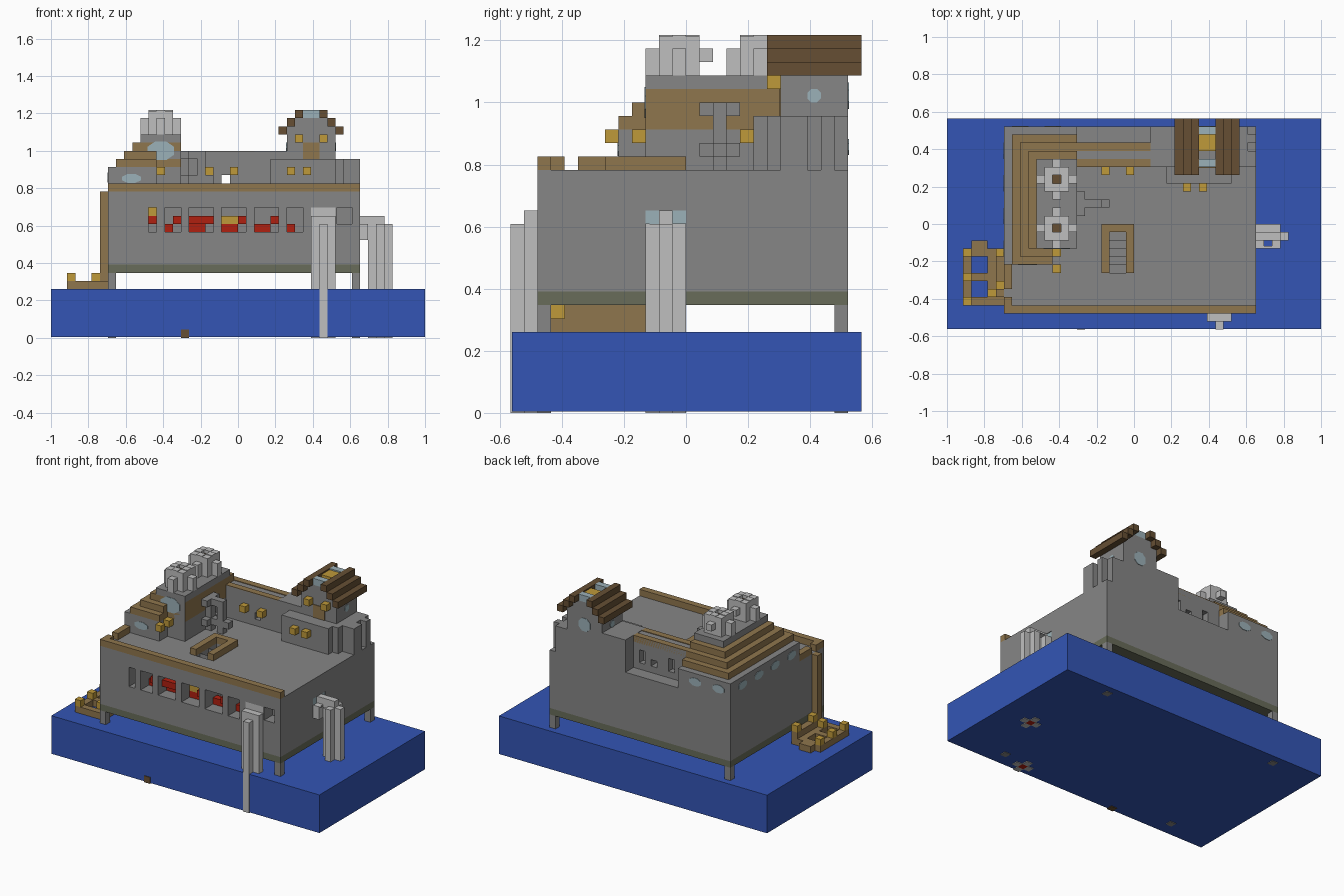
import bpy, bmesh, math
from mathutils import Matrix, Vector

if "Cube" in bpy.data.objects:
    bpy.data.objects.remove(bpy.data.objects["Cube"], do_unlink=True)

U = 1 / 23                      # one block
ORIGIN = Vector((23, 13, 0))    # grid corner to centre


def material(name, *rgb):
    m = bpy.data.materials.new(name)
    m.use_nodes = True
    m.diffuse_color = (*rgb, 1)
    m.node_tree.nodes["Principled BSDF"].inputs["Base Color"].default_value = (*rgb, 1)
    return m


STONE = material("stone grey", .24, .24, .24)
PALE = material("pale grey", .52, .52, .52)
WATER = material("water blue", .033, .091, .46)
WOOD = material("light wood", .275, .18, .075)
DARK = material("dark wood", .133, .078, .034)
LAMP = material("lamp yellow", .52, .32, .042)
RED = material("red", .434, .014, .005)
MOSS = material("moss", .138, .15, .1)
GLASS = material("glass blue", .33, .44, .48)


def finish(name, mat, bm):
    mesh = bpy.data.meshes.new(name)
    bm.to_mesh(mesh)
    bm.free()
    obj = bpy.data.objects.new(name, mesh)
    mesh.materials.append(mat)
    bpy.context.collection.objects.link(obj)
    return obj


def part(name, mat, *boxes):
    """Boxes given in blocks as x, y, z, then size in x, y, z."""
    bm = bmesh.new()
    for x, y, z, *size in boxes:
        s = Vector(size or (1, 1, 1))
        c = (Vector((x, y, z)) + s / 2 - ORIGIN) * U
        bmesh.ops.create_cube(bm, size=1, matrix=Matrix.Translation(c) @ Matrix.Diagonal((*(s * U), 1)))
    return finish(name, mat, bm)


def cut(obj, *boxes):
    cutter = part("cutter", STONE, *boxes)
    cutter.hide_render = True
    mod = obj.modifiers.new("cut", 'BOOLEAN')
    mod.operation, mod.solver, mod.object = 'DIFFERENCE', 'EXACT', cutter
    bpy.context.view_layer.objects.active = obj
    bpy.ops.object.modifier_apply(modifier=mod.name)
    bpy.data.objects.remove(cutter, do_unlink=True)


def panes(name, axis, w, h, *centres):
    """Thin eight-sided window plates facing along an axis."""
    bm = bmesh.new()
    turn = Matrix.Rotation(math.pi / 2 if axis == 'X' else 0, 4, 'Z') @ Matrix.Rotation(math.pi / 2, 4, 'X')
    for c in centres:
        place = Matrix.Translation((Vector(c) - ORIGIN) * U)
        scale = Matrix.Diagonal((w * U, h * U, .006, 1))
        bmesh.ops.create_cone(bm, cap_ends=True, segments=8, radius1=1.08, radius2=1.08, depth=1,
                              matrix=place @ turn @ scale @ Matrix.Rotation(math.pi / 8, 4, 'Z'))
    return finish(name, GLASS, bm)


# Sea block, legs and floor
part("sea", WATER, (0, .1, .1, 46, 25.9, 5.9))
part("legs", STONE, *[(x, y, 0, 1, 1, 8) for x in (7, 37) for y in (2, 24)])
part("sea_wood", DARK, (16, 0, 0))
part("floor", MOSS, (7, 2, 8, 31, 23, 1))

# House body with window openings and stairwell
body = part("house_body", STONE, (7, 2, 9, 31, 23, 9))
windows = [(12, 1), (14, 2), (17, 3), (21, 3), (25, 3), (29, 2)]
cut(body, *[(x, 1, 13, w, 5, 3) for x, w in windows])
cut(body, (32, 1, 14, 3, 3, 2), (35.2, 1, 14, 1.8, 3, 2), (36, 10, 12, 3, 3, 3))
for step in range(5):
    cut(body, (20, 7 + step, 17 - step, 2, 1, 2 + step))
part("window_reds", RED, (12, 4, 14), (14, 4, 13), (15, 3, 14), (17, 4, 13, 2, 1, 1), (17, 3, 14, 3, 1, 1),
     (21, 4, 13, 2, 1, 1), (23, 3, 14), (25, 4, 13, 2, 1, 1), (27, 3, 14), (29, 4, 13))
part("window_lamps", LAMP, (12, 4, 15), (21, 4, 14, 2, 1, 1))

# Roof edge, stair rail and ladder
part("roof_edge", WOOD, (7, 2, 18, 31, 1, 1), (7, 3, 18), (7, 5, 18, 1, 3, 1))
part("stair_rail", WOOD, (19, 7, 18, 1, 6, 1), (22, 7, 18, 1, 6, 1), (20, 12, 18, 2, 1, 1))
part("ladder", WOOD, (6, 4, 7, 1, 1, 11))

# Jetty with two openings
part("jetty", WOOD, (2, 3, 6, 1, 7, 1), (5, 3, 6, 2, 7, 1), (6, 5, 7, 1, 5, 1),
     *[(3, y, 6, 2, 1, 1) for y in (3, 6, 9)], (3, 10, 6, 2, 1, 1))
part("jetty_lamps", LAMP, *[(2, y, 7) for y in (3, 6, 9)], (6, 9, 8), (6, 5, 8), (5, 4, 7))

# Waterfalls: plus-shaped columns with a red core
for name, x, y in (("front", 33, 1), ("side", 40, 11)):
    arms = [(x + a, y + b, 0, 1, 1, 15 if name == "front" and b != -1 else 14)
            for a, b in ((-1, 0), (1, 0), (0, -1), (0, 1))]
    part(name + "_waterfall", PALE, *arms)
    part(name + "_waterfall_core", RED, (x, y, 0, 1, 1, 14))
part("front_spout", PALE, (32, 2, 14, 3, 2, 2), (32, 1, 14, 3, 1, 1))
part("side_spout", PALE, (37, 11, 14, 4, 1, 1), (38, 10, 12, 1, 3, 2), (38, 10, 14, 3, .3, .02), (38, 12, 14, 3, 1, .02))
part("side_opening_glass", GLASS, (37.5, 10, 12, .4, 3, 3))

# Left wing with stepped roof
part("left_wing", STONE, (7, 8, 18, 6, 17, 3), (13, 10, 18, 3, 15, 3))
for n in range(3):
    part(f"wing_roof_step_{n}", WOOD, (8 + n, 8 + n, 21 + n, 5 - n, 16 - 2 * n, 1),
         (13, 10, 21 + n, 3, 14 - n, 1))
part("wing_tower", STONE, (11, 10, 18, 5, 11, 7))
panes("tower_window", 'Y', 1.65, 1.15, (13.5, 10, 23))
panes("wing_front_window", 'Y', 1.15, .55, (9.9, 8, 19.6))
panes("wing_side_windows", 'X', 1, .6, *[(7, y, 19.7) for y in (22, 18, 14, 10)])
panes("wing_back_windows", 'Y', 1, .6, (9, 25, 19.7), (13, 25, 19.7))

# Fluted chimneys
for n, y in enumerate((12, 18)):
    ring = [(13 + a, y + b, 25, 1, 1, 3 if a * b == 0 else 2.9)
            for a in (-1, 0, 1) for b in (-1, 0, 1) if a or b]
    part(f"chimney_{n}", PALE, *ring, (11, y, 25, 1, 1, 2), (15, y, 25, 1, 1, 2),
         (13, y - 2, 25, 1, 1, 2), (13, y + 2, 26))
    part(f"chimney_core_{n}", DARK, (13, y, 25, 1, 1, 2.5))

# Grey railing beside the wing tower
part("tower_railing", STONE, (16, 15, 18, 1, 1, 5), (16, 14, 22, 1, 3, 1), (16, 14, 19, 1, 3, 1),
     (17, 15, 22, 2, 1, 1), (17, 15, 19, 3, 1, 1), (18, 15, 18, 1, 1, 5))

# Back corridor with openings and wooden ridges
corridor = part("back_corridor", STONE, (16, 20, 18, 9, 3, 4.9))
cut(corridor, (21, 19, 19, 1, 5, 1), (23, 22, 19, 1, 2, 2), (18, 22, 19, 1, 2, 2))
part("corridor_ridges", WOOD, (16, 20, 22, 9, 1, 1), (16, 22, 22, 9, 1, 1))

# Right tower on a stepped base
part("tower_base", STONE, (25, 20, 18, 4, 5, 5), (27, 18, 18, 8, 7, 4), (35, 19, 18, 1, 6, 4),
     (36, 20, 18, 1, 5, 4), (37, 20, 18, 1, 2, 4), (37, 23, 18, 1, 1, 4), (25, 20, 18, 11, 5, 4))
part("right_tower", STONE, (29, 20, 18, 6, 5, 8), (30, 20, 26, 4, 5, 1))
part("tower_door", WOOD, (31, 19.9, 22, 2, .1, 2))
part("tower_lantern", LAMP, (31, 22, 27, 2, 2, .8))
part("tower_skylights", GLASS, (31, 20, 27), (32, 20, 27), (31, 24, 27, 2, 1, 1))
panes("tower_side_windows", 'X', .5, .5, (35, 22.5, 23.5), (29, 22.5, 23.5))
panes("tower_back_window", 'Y', 1, 1, (32, 25, 23.5))
for n in range(3):
    part(f"tower_roof_beams_{n}", DARK, *[(x, 19, 25 + n, 1, 7, 1) for x in (28 + n, 35 - n)])

# Wall lamps
part("wall_lamps", LAMP, (30, 19, 24), (33, 19, 24), (29, 17, 20), (31, 17, 20),
     (19, 19, 20), (22, 19, 20), (13, 7, 20), (13, 9, 20))
